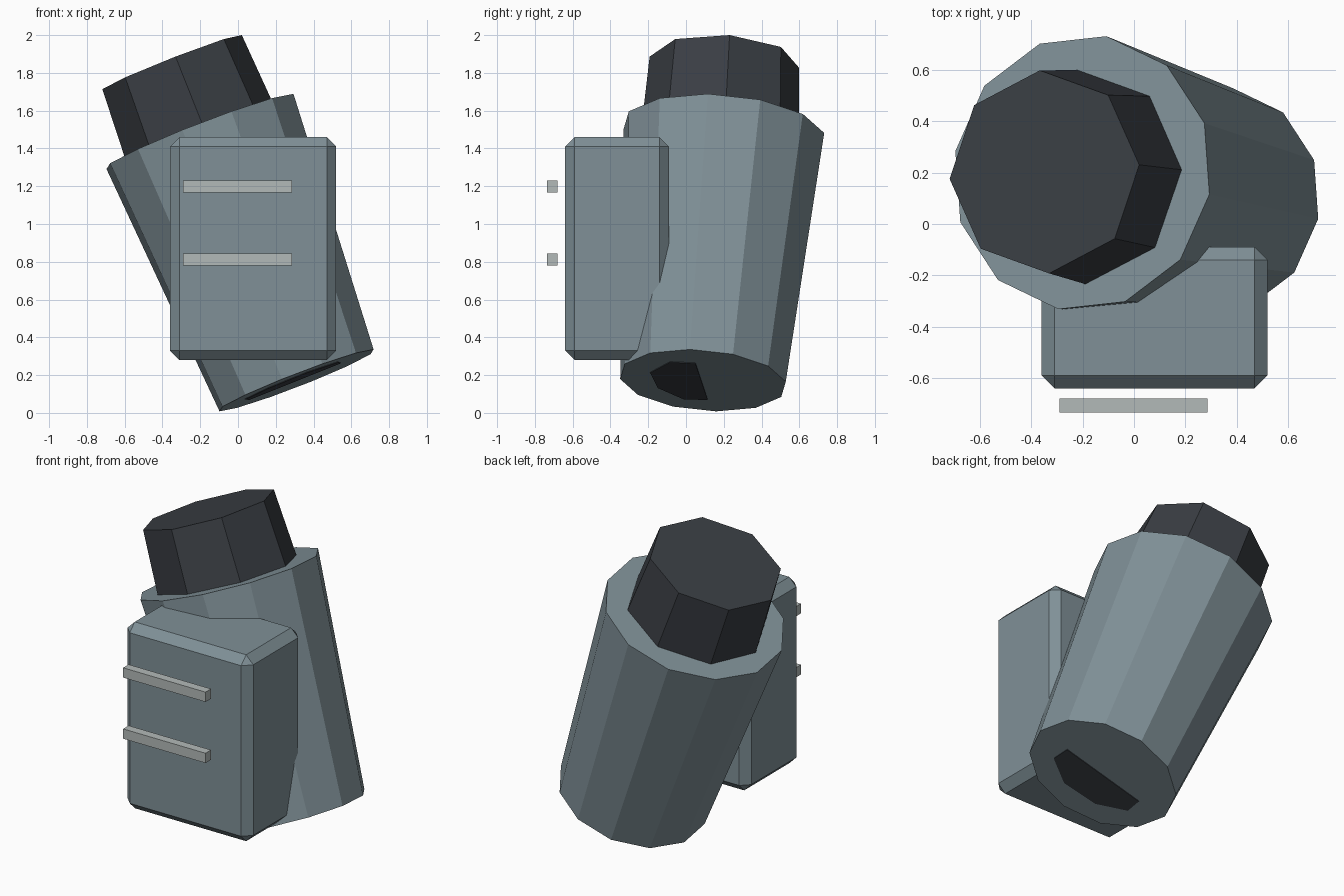
import bpy, bmesh, math
from mathutils import Vector, Matrix

if "Cube" in bpy.data.objects:
    bpy.data.objects.remove(bpy.data.objects["Cube"])


def material(name, rgb):
    m = bpy.data.materials.new(name)
    m.diffuse_color = (*rgb, 1)
    m.use_nodes = True
    m.node_tree.nodes["Principled BSDF"].inputs["Base Color"].default_value = m.diffuse_color
    return m


GREY = material("slate_grey", (0.215, 0.28, 0.31))
DARK = material("charcoal", (0.042, 0.048, 0.057))
PALE = material("pale_grey", (0.45, 0.49, 0.48))


def add(name, bm, mat, matrix=Matrix()):
    bmesh.ops.recalc_face_normals(bm, faces=bm.faces)
    mesh = bpy.data.meshes.new(name)
    bm.to_mesh(mesh)
    bm.free()
    mesh.materials.append(mat)
    ob = bpy.data.objects.new(name, mesh)
    ob.matrix_world = matrix
    bpy.context.collection.objects.link(ob)
    return ob


def frame(origin, tilt_x, tilt_y):
    return (Matrix.Translation(origin)
            @ Matrix.Rotation(math.radians(tilt_y), 4, 'Y')
            @ Matrix.Rotation(math.radians(tilt_x), 4, 'X'))


def frustum(name, mat, matrix, sides, r_low, r_high, z_low, z_high, phase):
    bm = bmesh.new()
    rings = []
    for r, z in ((r_low, z_low), (r_high, z_high)):
        angles = [math.radians(phase) + 2 * math.pi * i / sides for i in range(sides)]
        rings.append([bm.verts.new((r * math.cos(a), r * math.sin(a), z)) for a in angles])
    low, high = rings
    bm.faces.new(low[::-1])
    bm.faces.new(high)
    for i in range(sides):
        j = (i + 1) % sides
        bm.faces.new((low[i], low[j], high[j], high[i]))
    return add(name, bm, mat, matrix)


def box(name, mat, lo, hi, bevel=0):
    lo, hi = Vector(lo), Vector(hi)
    bm = bmesh.new()
    bmesh.ops.create_cube(bm, size=1)
    bmesh.ops.scale(bm, vec=hi - lo, verts=bm.verts)
    bmesh.ops.translate(bm, vec=(lo + hi) / 2, verts=bm.verts)
    if bevel:
        bmesh.ops.bevel(bm, geom=bm.edges[:], offset=bevel, segments=1,
                        profile=0.5, affect='EDGES')
    return add(name, bm, mat)


# Leaning twelve-sided body
body_frame = frame((0.31, 0.09, 0.172), -4.45, -21.2)
frustum("body", GREY, body_frame, 12, 0.445, 0.54, 0, 1.418, -9)

# Eight-sided cap set into the top of the body
frustum("cap", DARK, frame((-0.349, 0.203, 1.857), -3, -21.4),
        8, 0.425, 0.397, -0.5, 0, 4)

# Dark half-octagon plate under the body
bm = bmesh.new()
outline = [(0.25, -0.04), (0.24, -0.175), (0.065, -0.28),
           (-0.15, -0.24), (-0.29, -0.10), (-0.27, 0.025)]
plate = bm.faces.new([bm.verts.new((x, y, 0.002)) for x, y in outline])
ext = bmesh.ops.extrude_face_region(bm, geom=[plate])
bmesh.ops.translate(bm, vec=(0, 0, -0.006),
                    verts=[v for v in ext["geom"] if isinstance(v, bmesh.types.BMVert)])
add("bottom_plate", bm, DARK, body_frame)

# Chamfered box on the front
box("front_box", GREY, (-0.36, -0.64, 0.28), (0.52, -0.09, 1.46), 0.05)

# Two pale bars in front of the box
for side, z in (("lower", 0.812), ("upper", 1.199)):
    box(side + "_bar", PALE, (-0.29, -0.735, z - 0.031), (0.287, -0.68, z + 0.031))
